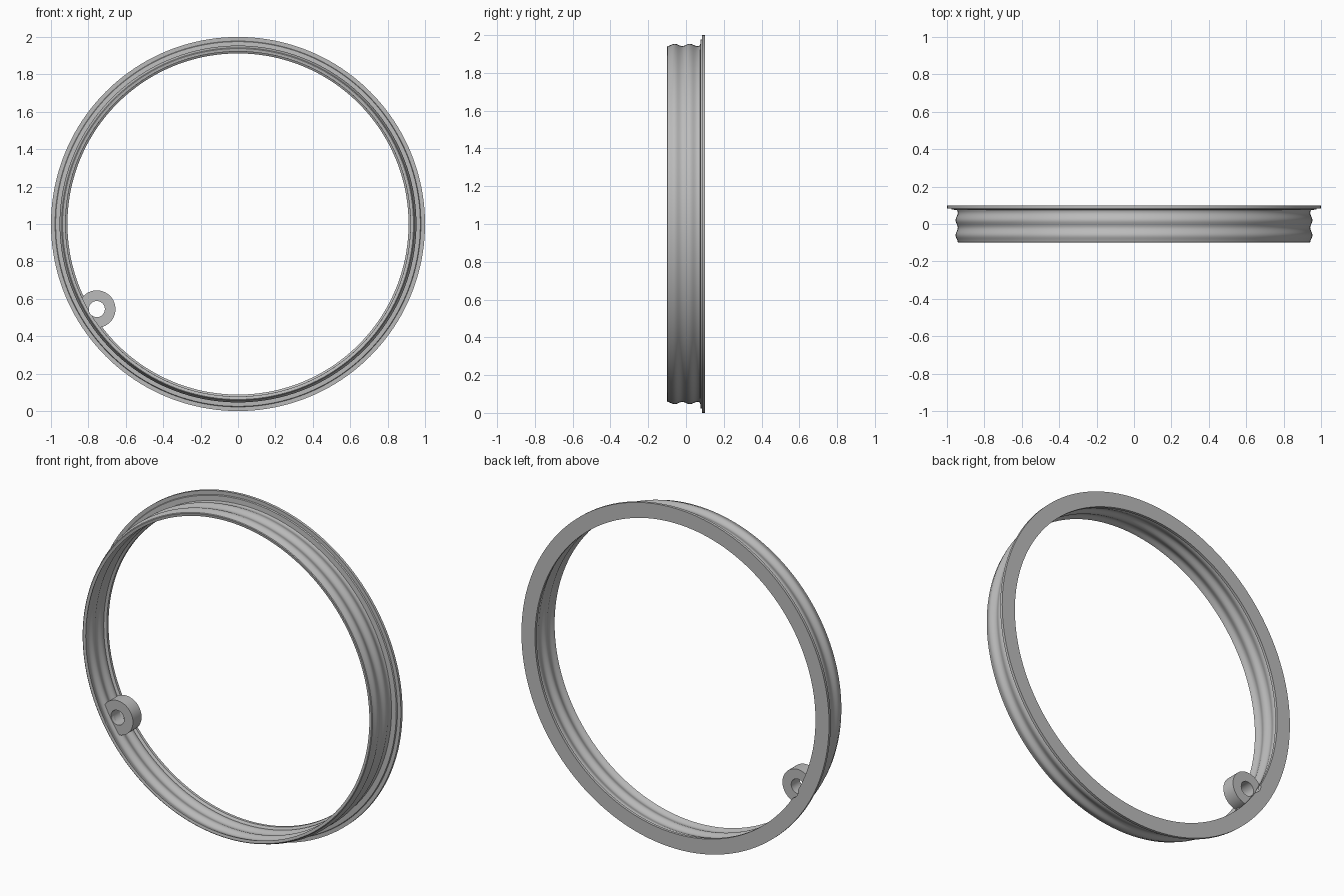
import bpy, bmesh, math
from mathutils import Matrix

cube = bpy.data.objects.get("Cube")
if cube:
    bpy.data.objects.remove(cube, do_unlink=True)

grey = bpy.data.materials.new("metal grey")
grey.use_nodes = True
colour = (0.5, 0.5, 0.5, 1)
grey.diffuse_color = colour
grey.node_tree.nodes["Principled BSDF"].inputs["Base Color"].default_value = colour

CENTRE_Z = 1.0
LUG_X, LUG_Z = -0.755, 0.545


def add_object(name, bm):
    bmesh.ops.recalc_face_normals(bm, faces=bm.faces)
    mesh = bpy.data.meshes.new(name)
    bm.to_mesh(mesh)
    bm.free()
    mesh.materials.append(grey)
    obj = bpy.data.objects.new(name, mesh)
    bpy.context.collection.objects.link(obj)
    return obj


def lathe(name, profile, segments=160):
    """Spin a closed (radius, y) profile around the y axis."""
    bm = bmesh.new()
    rings = []
    for i in range(segments):
        a = math.tau * i / segments
        rings.append([bm.verts.new((r * math.cos(a), y, CENTRE_Z + r * math.sin(a)))
                      for r, y in profile])
    n = len(profile)
    for i in range(segments):
        p, q = rings[i], rings[(i + 1) % segments]
        for j in range(n):
            k = (j + 1) % n
            bm.faces.new((p[j], p[k], q[k], q[j]))
    return add_object(name, bm)


def cylinder(name, x, z, radius, depth, segments=64):
    """Solid cylinder along y, centred on y = 0."""
    bm = bmesh.new()
    place = Matrix.Translation((x, 0, z)) @ Matrix.Rotation(math.pi / 2, 4, 'X')
    bmesh.ops.create_cone(bm, cap_ends=True, segments=segments, radius1=radius,
                          radius2=radius, depth=depth, matrix=place)
    return add_object(name, bm)


def cut(obj, cutter, operation):
    bpy.context.view_layer.objects.active = obj
    mod = obj.modifiers.new("cut", 'BOOLEAN')
    mod.operation = operation
    mod.solver = 'EXACT'
    mod.object = cutter
    bpy.ops.object.modifier_apply(modifier=mod.name)


# Corrugated thin wall with a stepped flange at the back
def wave(y):
    return math.cos(math.tau * (y - 0.02) / 0.08)


STEPS = 20
ys = [-0.097 + 0.172 * i / STEPS for i in range(STEPS + 1)]
outer = [(0.948 + 0.006 * wave(y), y) for y in ys]
inner = [(0.928 + 0.006 * wave(y), y) for y in reversed(ys)]
flange = [(0.975, 0.077), (0.978, 0.084), (1.0, 0.084), (1.0, 0.1),
          (0.912, 0.1), (0.912, 0.084)]
ring = lathe("flanged_ring", [(0.938, -0.1)] + outer + flange + inner)

# Round eyelet on the inside of the wall
lug = cylinder("eyelet_lug", LUG_X, LUG_Z, 0.1, 0.08)
bound = cylinder("bound_cutter", 0, CENTRE_Z, 0.937, 0.6, 160)
hole = cylinder("hole_cutter", LUG_X, LUG_Z, 0.043, 0.6)
cut(lug, bound, 'INTERSECT')
cut(lug, hole, 'DIFFERENCE')
cut(ring, hole, 'DIFFERENCE')
for helper in (bound, hole):
    bpy.data.objects.remove(helper, do_unlink=True)

# Smooth shading with crisp edges
for obj in (ring, lug):
    bpy.ops.object.select_all(action='DESELECT')
    obj.select_set(True)
    bpy.context.view_layer.objects.active = obj
    bpy.ops.object.shade_smooth_by_angle(angle=math.radians(35))
